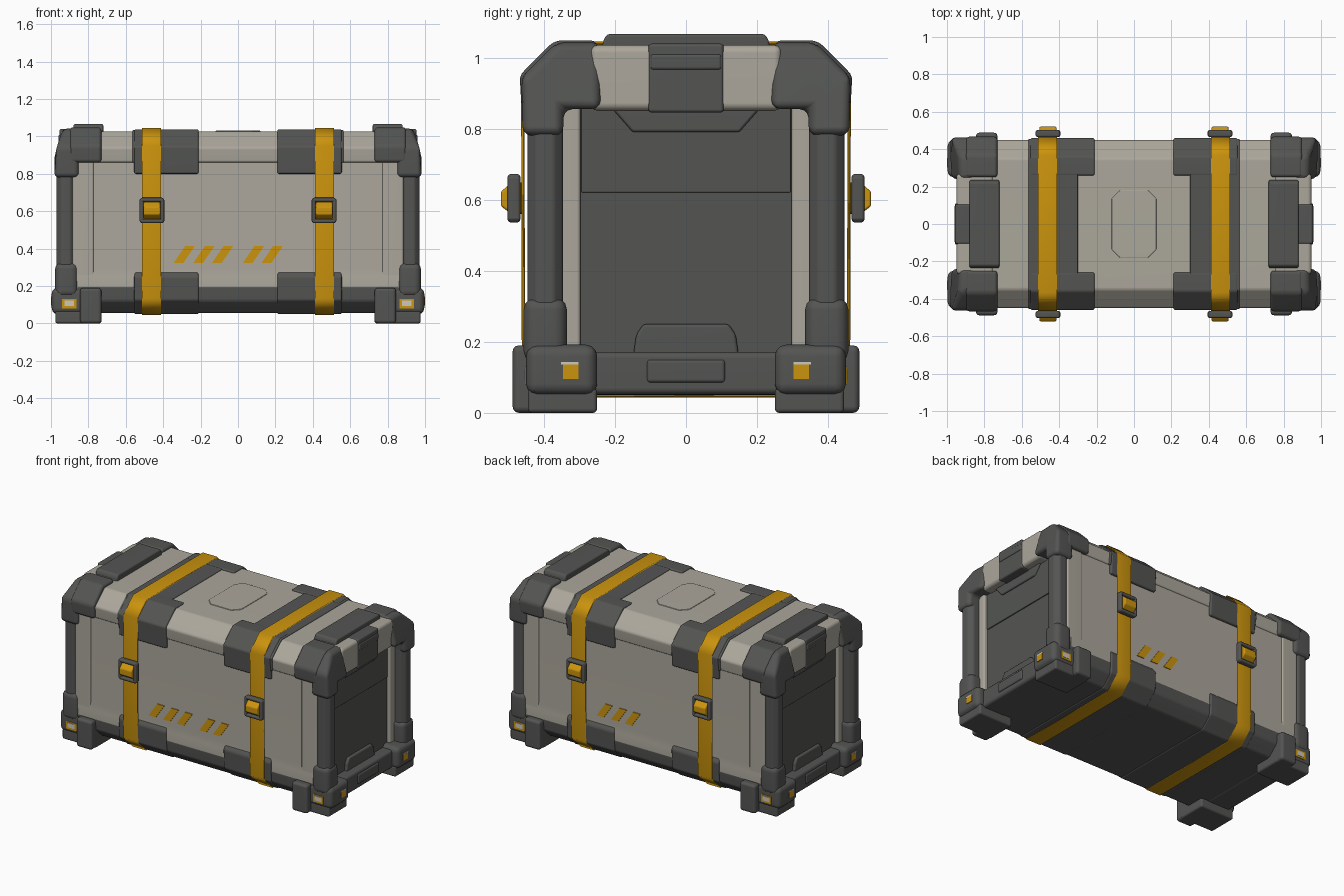
import bpy, bmesh, math

cube = bpy.data.objects.get("Cube")
if cube:
    bpy.data.objects.remove(cube, do_unlink=True)


def material(name, rgb):
    m = bpy.data.materials.new(name)
    m.use_nodes = True
    m.diffuse_color = (*rgb, 1)
    m.node_tree.nodes["Principled BSDF"].inputs["Base Color"].default_value = (*rgb, 1)
    return m


LIGHT = material("warm_grey", (0.41, 0.385, 0.33))
DARK = material("dark_grey", (0.088, 0.091, 0.086))
YELLOW = material("strap_yellow", (0.60, 0.295, 0.004))
LENS = material("pale_lens", (0.60, 0.58, 0.53))


def finish(name, bm, mat, mirror="", solid=0):
    """Turn a bmesh into a smooth-shaded object, mirrored over the given axes."""
    bmesh.ops.recalc_face_normals(bm, faces=bm.faces)
    me = bpy.data.meshes.new(name)
    bm.to_mesh(me)
    bm.free()
    me.materials.append(mat)
    me.polygons.foreach_set("use_smooth", [True] * len(me.polygons))
    me.set_sharp_from_angle(angle=math.radians(38))
    ob = bpy.data.objects.new(name, me)
    bpy.context.scene.collection.objects.link(ob)
    if solid:
        ob.modifiers.new("thickness", "SOLIDIFY").thickness = solid
    if mirror:
        mod = ob.modifiers.new("mirror", "MIRROR")
        mod.use_axis = ("x" in mirror, "y" in mirror, False)
        mod.use_mirror_merge = False
    ob.modifiers.new("weighted", "WEIGHTED_NORMAL").keep_sharp = True
    return ob


def point(axis, d, u, v):
    return ((d, u, v), (u, d, v), (u, v, d))[axis]


def prism(name, pts, lo, hi, mat, mirror="", bevel=0.0, axis=0, shape=None):
    """Extrude a 2D profile along an axis from lo to hi."""
    bm = bmesh.new()
    ends = [[bm.verts.new(point(axis, d, u, v)) for u, v in pts] for d in (lo, hi)]
    for ring in ends:
        bm.faces.new(ring)
    n = len(pts)
    for i in range(n):
        j = (i + 1) % n
        bm.faces.new((ends[0][i], ends[0][j], ends[1][j], ends[1][i]))
    bmesh.ops.recalc_face_normals(bm, faces=bm.faces)
    if shape:
        for v in bm.verts:
            shape(v.co)
    if bevel:
        bmesh.ops.bevel(bm, geom=bm.edges[:], offset=bevel, segments=3,
                        profile=0.5, affect="EDGES", clamp_overlap=True)
    return finish(name, bm, mat, mirror)


def box(name, x, y, z, mat, mirror="", bevel=0.0):
    pts = [(y[0], z[0]), (y[1], z[0]), (y[1], z[1]), (y[0], z[1])]
    return prism(name, pts, x[0], x[1], mat, mirror, bevel)


def sym(half):
    """Close a half profile by reflecting it across the centre."""
    return half + [(-u, v) for u, v in reversed(half)]


def around(cx, cy, w, h, cut):
    """Rectangle with cut corners."""
    return [(cx + sx * a, cy + sy * b) for sx, sy, a, b in
            ((1, -1, w - cut, h), (1, -1, w, h - cut), (1, 1, w, h - cut), (1, 1, w - cut, h),
             (-1, 1, w - cut, h), (-1, 1, w, h - cut), (-1, -1, w, h - cut), (-1, -1, w - cut, h))]


# Main shell: walls, lid and base
prism("body", sym([(0.445, 0.18), (0.445, 0.25), (0.436, 0.29), (0.436, 0.88)]),
      -0.86, 0.86, LIGHT)
prism("lid", sym([(0.442, 0.86), (0.45, 0.94), (0.35, 1.027)]),
      -0.87, 0.87, LIGHT, bevel=0.012)
prism("base", sym([(0.37, 0.055), (0.44, 0.12), (0.447, 0.2)]),
      -0.87, 0.87, DARK, bevel=0.012)
prism("lid_badge", around(0, 0, 0.12, 0.18, 0.045), 1.02, 1.031, LIGHT,
      axis=2, bevel=0.004)
box("wall_edge_strip", (0.77, 0.885), (0.38, 0.443), (0.22, 0.88), LIGHT, "xy", 0.012)

# Clamps under the straps
prism("lid_band", sym([(0.45, 0.86), (0.456, 0.945), (0.355, 1.034)]),
      0.30, 0.565, DARK, "x", 0.006)
prism("lid_clamp", [(0.40, 0.80), (0.452, 0.80), (0.46, 0.945), (0.36, 1.037),
                    (0.26, 1.037), (0.26, 0.95)],
      0.21, 0.555, DARK, "xy", 0.010)
prism("base_clamp", sym([(0.37, 0.05), (0.452, 0.125), (0.457, 0.25), (0.435, 0.28)]),
      0.21, 0.555, DARK, "x", 0.010)

# Straps wrapped round the shell
bm = bmesh.new()
loop = sym([(0.37, 0.044), (0.462, 0.135), (0.464, 0.95), (0.365, 1.045)])
rings = [[bm.verts.new((x, y, z)) for y, z in loop] for x in (0.412, 0.512)]
for i in range(len(loop)):
    j = (i + 1) % len(loop)
    bm.faces.new((rings[0][i], rings[0][j], rings[1][j], rings[1][i]))
finish("strap", bm, YELLOW, "x", 0.010)

# Buckles
for bx in (0.405, 0.515):
    box("buckle_side", (bx - 0.011, bx + 0.011), (0.466, 0.502), (0.54, 0.668),
        DARK, "xy", 0.009)
for bz in (0.547, 0.661):
    box("buckle_bar", (0.398, 0.522), (0.466, 0.502), (bz - 0.011, bz + 0.011),
        DARK, "xy", 0.009)
prism("buckle_tongue", [(0.455, 0.56), (0.492, 0.56), (0.521, 0.582), (0.521, 0.622),
                        (0.492, 0.648), (0.455, 0.648)],
      0.415, 0.505, YELLOW, "xy", 0.007)

# Slanted warning stripes, five in front and three behind
for side, starts in ((-1, (-0.345, -0.24, -0.14, 0.025, 0.125)),
                     (1, (-0.345, -0.24, -0.14))):
    for s in starts:
        pts = [(-side * (s + dx), z) for dx, z in
               ((0, 0.322), (0.052, 0.322), (0.114, 0.413), (0.062, 0.413))]
        prism("warning_stripe", pts, side * 0.434, side * 0.441, YELLOW, axis=1)

# Rounded corner posts with sleeves
prism("corner_post", around(0.92, 0.396, 0.05, 0.05, 0.026), 0.15, 0.85, DARK, "xy",
      0.008, axis=2)
box("post_sleeve", (0.855, 0.978), (0.335, 0.457), (0.14, 0.325), DARK, "xy", 0.035)


# Upper corner guards
def slope_outer(co):
    if co.x > 0.95 and co.z > 1.0:
        co.x -= 0.05


prism("top_corner", [(0.24, 0.855), (0.345, 0.855), (0.345, 0.78), (0.46, 0.78),
                     (0.463, 0.945), (0.365, 1.043), (0.24, 1.043)],
      0.85, 0.982, DARK, "xy", 0.026, shape=slope_outer)
prism("top_corner_band", [(0.25, 0.86), (0.463, 0.86), (0.468, 0.95),
                          (0.37, 1.048), (0.25, 1.048)],
      0.73, 0.90, DARK, "xy", 0.018)

# Feet
box("foot_pad", (0.73, 0.976), (0.25, 0.445), (0.0, 0.07), DARK, "xy", 0.012)
box("foot_leg", (0.73, 0.845), (0.255, 0.488), (0.0, 0.19), DARK, "xy", 0.018)
box("foot_bumper", (0.80, 0.996), (0.25, 0.45), (0.05, 0.192), DARK, "xy", 0.032)

# Small reflectors on the feet
box("reflector_frame", (0.864, 0.940), (0.446, 0.453), (0.080, 0.130), YELLOW, "xy")
box("reflector_lens", (0.878, 0.928), (0.448, 0.455), (0.092, 0.122), LENS, "xy")
box("end_reflector", (0.992, 1.0), (0.302, 0.346), (0.096, 0.136), YELLOW, "xy")
box("end_reflector_lens", (0.992, 0.9995), (0.302, 0.352), (0.136, 0.143), LENS, "xy")

# End walls
box("end_panel", (0.80, 0.881), (-0.31, 0.31), (0.15, 0.88), DARK, "x")
box("end_panel_upper", (0.85, 0.887), (-0.295, 0.295), (0.62, 0.87), DARK, "x", 0.004)
box("end_light_strip", (0.80, 0.905), (0.297, 0.36), (0.15, 0.87), LIGHT, "xy", 0.01)
prism("end_lower_ledge", sym([(0.15, 0.15), (0.14, 0.22), (0.12, 0.25)]),
      0.85, 0.90, DARK, "x", 0.01)
prism("end_upper_ledge", sym([(0.15, 0.79), (0.22, 0.87)]),
      0.85, 0.898, DARK, "x", 0.008)
box("end_bottom_rail", (0.78, 0.95), (-0.28, 0.28), (0.052, 0.172), DARK, "x", 0.018)
box("end_bottom_plate", (0.93, 0.958), (-0.11, 0.11), (0.085, 0.15), DARK, "x", 0.01)

# End top rail and carry handle
box("end_top_rail", (0.75, 0.95), (-0.27, 0.27), (0.85, 1.035), LIGHT, "x", 0.022)
box("handle_mount", (0.87, 0.955), (-0.106, 0.106), (0.845, 1.039), DARK, "x", 0.010)
box("handle_lip", (0.94, 0.960), (-0.10, 0.10), (0.965, 1.01), DARK, "x", 0.009)
prism("handle_grip", sym([(0.238, 1.0), (0.234, 1.046), (0.222, 1.066)]),
      0.72, 0.88, DARK, "x", 0.009)
